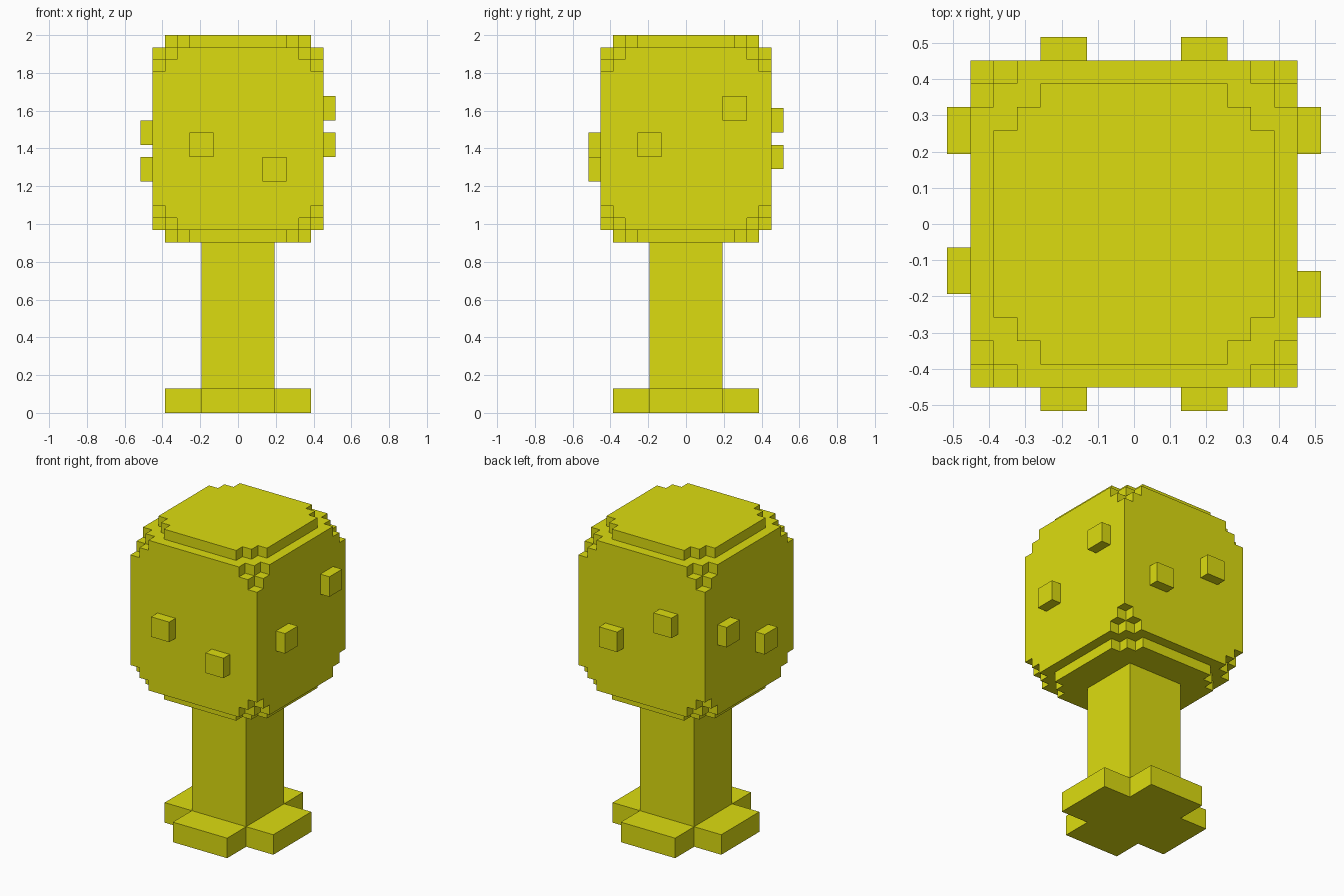
import bpy, bmesh
from mathutils import Vector

if "Cube" in bpy.data.objects:
    bpy.data.objects.remove(bpy.data.objects["Cube"])

U = 2 / 31  # one voxel

mat = bpy.data.materials.new("yellow")
mat.diffuse_color = (0.72, 0.72, 0.005, 1)
mat.use_nodes = True
mat.node_tree.nodes["Principled BSDF"].inputs["Base Color"].default_value = mat.diffuse_color


def finish(name, bm):
    bmesh.ops.recalc_face_normals(bm, faces=bm.faces)
    bmesh.ops.scale(bm, vec=(U, U, U), verts=bm.verts)
    me = bpy.data.meshes.new(name)
    bm.to_mesh(me)
    bm.free()
    me.materials.append(mat)
    ob = bpy.data.objects.new(name, me)
    bpy.context.collection.objects.link(ob)
    return ob


def prism(name, outline, z0, z1):
    """Extrude a flat outline, in voxel units."""
    bm = bmesh.new()
    face = bm.faces.new([bm.verts.new((x, y, z0)) for x, y in outline])
    ext = bmesh.ops.extrude_face_region(bm, geom=[face], use_keep_orig=True)
    top = [v for v in ext["geom"] if isinstance(v, bmesh.types.BMVert)]
    bmesh.ops.translate(bm, vec=(0, 0, z1 - z0), verts=top)
    return finish(name, bm)


def box(name, lo, hi):
    (x0, y0, z0), (x1, y1, z1) = lo, hi
    return prism(name, [(x0, y0), (x1, y0), (x1, y1), (x0, y1)], z0, z1)


def voxels(name, cells):
    """Outer skin of a set of unit cells, with coplanar faces merged."""
    bm = bmesh.new()
    verts = {}

    def vert(p):
        key = tuple(int(c) for c in p)
        if key not in verts:
            verts[key] = bm.verts.new(key)
        return verts[key]

    for cell in cells:
        for axis in range(3):
            for side in (0, 1):
                near = list(cell)
                near[axis] += 2 * side - 1
                if tuple(near) in cells:
                    continue
                o = Vector(cell)
                o[axis] += side
                a, b = Vector(), Vector()
                a[(axis + 1) % 3] = b[(axis + 2) % 3] = 1
                quad = [vert(p) for p in (o, o + a, o + a + b, o + b)]
                bm.faces.new(quad if side else quad[::-1])
    bmesh.ops.dissolve_limit(bm, angle_limit=0.01, verts=bm.verts, edges=bm.edges)
    return finish(name, bm)


# Foot: cross-shaped slab
prism("base", [(-6, -3), (-3, -3), (-3, -6), (3, -6), (3, -3), (6, -3),
               (6, 3), (3, 3), (3, 6), (-3, 6), (-3, 3), (-6, 3)], 0, 2)

# Trunk
box("trunk", (-3, -3, 2), (3, 3, 14))


# Crown: block with inset caps and stepped corners
def in_crown(x, y, z):
    a, b, c = min(x + 7, 6 - x), min(y + 7, 6 - y), min(z - 14, 30 - z)
    if c == 0:
        return a > 0 and b > 0 and a + b >= 4
    return a + b >= 3 - c


voxels("crown", {(x, y, z) for x in range(-7, 7) for y in range(-7, 7)
                 for z in range(14, 31) if in_crown(x, y, z)})

# Fruit: small studs, (start along the face, start height) per side
fruit = {
    "front": [(-4, 21), (2, 19)],
    "back": [(-4, 23), (2, 20)],
    "left": [(3, 22), (-3, 19)],
    "right": [(3, 24), (-4, 21)],
}
for side, spots in fruit.items():
    d = -8 if side in ("front", "left") else 7
    for i, (t, z) in enumerate(spots, 1):
        if side in ("front", "back"):
            box(f"fruit_{side}_{i}", (t, d, z), (t + 2, d + 1, z + 2))
        else:
            box(f"fruit_{side}_{i}", (d, t, z), (d + 1, t + 2, z + 2))
